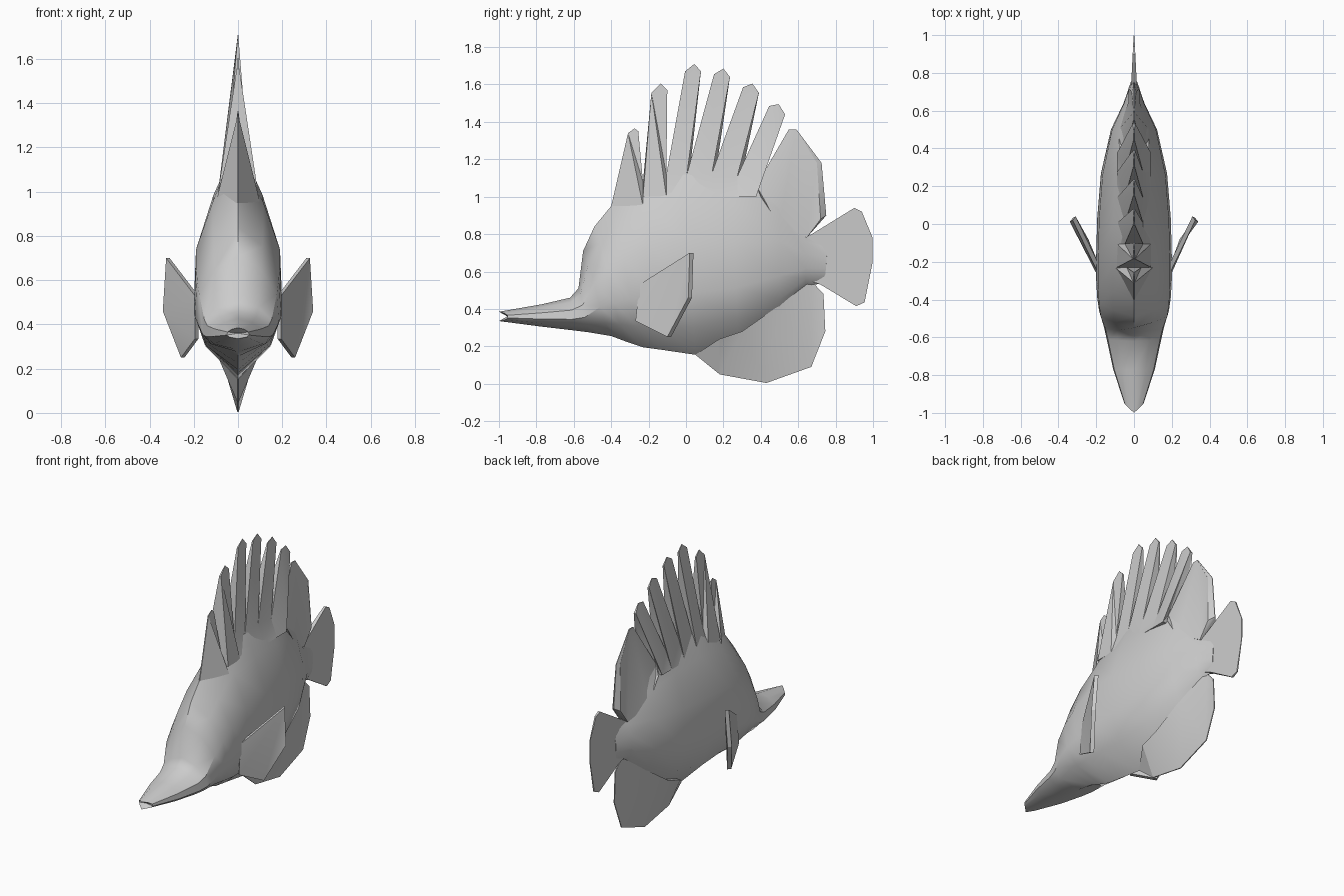
import bpy, bmesh, math

if "Cube" in bpy.data.objects:
    bpy.data.objects.remove(bpy.data.objects["Cube"])

grey = bpy.data.materials.new("pale grey")
grey.diffuse_color = (0.6, 0.6, 0.6, 1)
grey.use_nodes = True
grey.node_tree.nodes["Principled BSDF"].inputs["Base Color"].default_value = grey.diffuse_color


def finish(bm, name, angle):
    bmesh.ops.recalc_face_normals(bm, faces=bm.faces)
    me = bpy.data.meshes.new(name)
    bm.to_mesh(me)
    bm.free()
    ob = bpy.data.objects.new(name, me)
    bpy.context.collection.objects.link(ob)
    me.materials.append(grey)
    bpy.context.view_layer.objects.active = ob
    ob.select_set(True)
    bpy.ops.object.shade_smooth_by_angle(angle=math.radians(angle))
    ob.select_set(False)


def slab(name, side_a, side_b):
    """Closed solid between two matching outlines."""
    bm = bmesh.new()
    a = [bm.verts.new(p) for p in side_a]
    b = [bm.verts.new(p) for p in side_b]
    bm.faces.new(a)
    bm.faces.new(b[::-1])
    for i in range(len(a)):
        j = (i + 1) % len(a)
        bm.faces.new((a[i], a[j], b[j], b[i]))
    bmesh.ops.triangulate(bm, faces=[f for f in bm.faces if len(f.verts) > 4])
    finish(bm, name, 25)


def fin(name, outline, half):
    """Upright fin on x = 0; half(y, z) gives its half thickness."""
    slab(name, [(-half(y, z), y, z) for y, z in outline],
         [(half(y, z), y, z) for y, z in outline])


# Body: each ring has y at back and belly, z at back and belly,
# greatest half width, and half width along the back
stations = [
    (-.77, -.77, .425, .305, .11, 0),
    (-.62, -.60, .46, .285, .145, 0),
    (-.575, -.52, .51, .275, .16, 0),
    (-.55, -.40, .71, .255, .185, 0),
    (-.49, -.32, .84, .225, .195, 0),
    (-.40, -.23, .95, .195, .20, 0),
    (-.23, -.12, 1.08, .18, .20, .035),
    (0, .05, 1.12, .155, .195, .05),
    (.25, .28, 1.09, .215, .175, .05),
    (.50, .50, 1.02, .35, .122, .045),
    (.64, .64, .80, .52, .055, .012),
    (.76, .74, .76, .54, .018, .006),
]
levels = [(.86, .57), (.62, .95), (.34, 1), (.15, .75)]  # height and width shares


def half_ring(yt, yb, zt, zb, w, wt):
    pts = [(wt, zt)] + [(w * s, zb + (zt - zb) * h) for h, s in levels] + [(0, zb)]
    return [(x, yt + (yb - yt) * i / 5, z) for i, (x, z) in enumerate(pts)]


# The lips sweep back from the tip towards the mouth corners
lips = [(x, -1 + .95 * x, z) for x, _, z in half_ring(0, 0, .385, .335, .05, 0)]
bm = bmesh.new()
rings = []
for half in [lips] + [half_ring(*s) for s in stations]:
    loop = half + [(-x, y, z) for x, y, z in reversed(half)]
    rings.append([bm.verts.new(p) for p in loop])
n = len(rings[0])
for a, b in zip(rings, rings[1:]):
    for i in range(n):
        j = (i + 1) % n
        bm.faces.new((a[i], a[j], b[j], b[i]))
bm.faces.new(rings[-1])
# Mouth hollow
throat = bm.verts.new((0, -.955, .36))
for i in range(n):
    bm.faces.new((rings[0][i], throat, rings[0][(i + 1) % n]))
bmesh.ops.remove_doubles(bm, verts=bm.verts, dist=0.0005)
finish(bm, "body", 38)

# Dorsal spines: wedges between neighbouring valleys, each with a blunt tip
valleys = [(-.23, 1.08), (-.105, 1.12), (.005, 1.12), (.14, 1.13), (.275, 1.11), (.375, 1.06)]
peaks = [(-.135, 1.605), (.045, 1.71), (.2, 1.685), (.355, 1.605), (.495, 1.495)]


def taper(top):
    return lambda y, z: .09 if z < 1.02 else min(.048, .001 + .05 * (top - z) / (top - 1.1))


for i, (y, z) in enumerate(peaks):
    lean = .01 * i
    front, back = valleys[i], valleys[i + 1]
    fin("dorsal_spine", [front, (y - .05, z - .05 + lean), (y, z), (y + .035, z - .035 - lean / 2),
                         back, (back[0], 1), (front[0], 1)], taper(z))

# Foremost spine rises from the nape
fin("front_spine", [(-.4, .95), (-.31, 1.34), (-.275, 1.365), (-.255, 1.35), valleys[0], (-.23, .95)],
    lambda y, z: .003 if y < -.3 else .1 if z < 1 else taper(1.37)(y, z) * .8)

# Rear dorsal lobe with a ridged trailing edge
edge = [(.59, 1.36), (.70, 1.18), (.72, .88), (.645, .78)]
fin("rear_dorsal_lobe", [valleys[-1], (.55, 1.36)] + edge + [(.5, .85), (.4, 1.0)],
    lambda y, z: .08 if z < 1.02 and y < .6 else
    .03 - .027 * max(0, z - .88) / .48 if y > .58 else .003 + .044 * (1.36 - z) / .3)
fin("lobe_trailing_edge", [edge[0], (.725, 1.18), (.75, .90)] + edge[:0:-1],
    lambda y, z: .002 if y > .722 else .03 - .028 * max(0, z - .88) / .48)

# Belly fin: thin rim, thick root inside the body
rim = [(.05, .155), (.18, .05), (.43, .004), (.67, .09), (.745, .28), (.735, .48), (.67, .55)]
root = [(.5, .42), (.3, .28), (.18, .24)]
fin("anal_fin", rim + root, lambda y, z: .18 - .24 * y if (y, z) in root[:1] else
    .085 if (y, z) in root else .003)

# Tail fin thins towards its end
fin("tail_fin", [(.64, .78), (.90, .94), (.94, .92), (.998, .78), (.998, .65),
                 (.955, .435), (.91, .415), (.72, .53), (.64, .56)],
    lambda y, z: .002 + .018 * (1 - y) / .36)

# Pectoral fins: slabs flaring outward and back
flare = [(.195, -.25, .53), (.325, .02, .70), (.34, .012, .46), (.258, -.10, .25), (.195, -.27, .335)]
for side, name in ((1, "right_pectoral_fin"), (-1, "left_pectoral_fin")):
    slab(name, [(side * x, y, z) for x, y, z in flare],
         [(side * (x - .016), y + .02, z) for x, y, z in flare])
